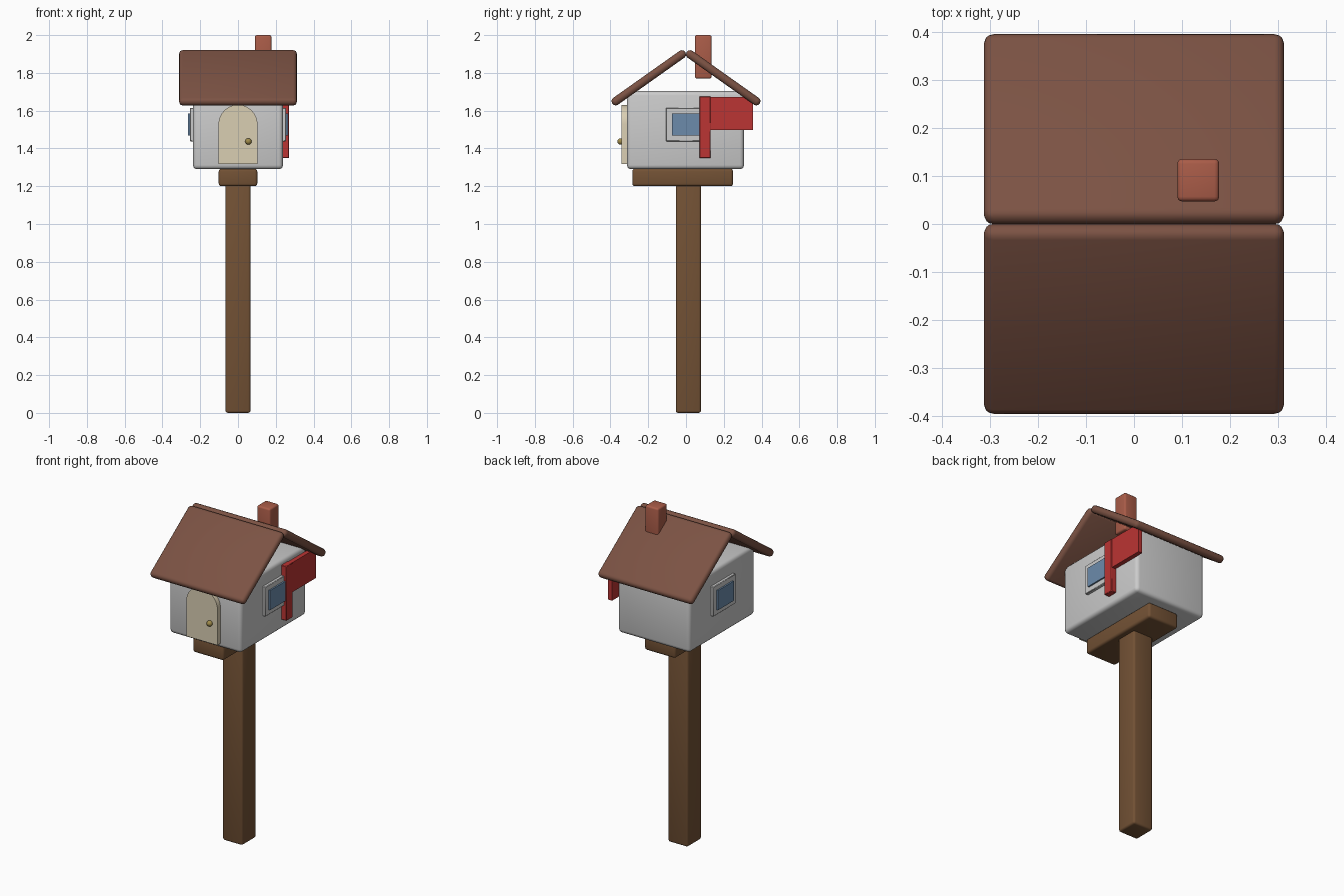
import bpy, bmesh, math

if "Cube" in bpy.data.objects:
    bpy.data.objects.remove(bpy.data.objects["Cube"])

def mat(name, rgb):
    m = bpy.data.materials.new(name)
    m.diffuse_color = (*rgb, 1)
    m.use_nodes = True
    m.node_tree.nodes["Principled BSDF"].inputs["Base Color"].default_value = m.diffuse_color
    return m

WOOD = mat("wood", (0.17, 0.083, 0.035))
ROOF = mat("roof_brown", (0.2, 0.085, 0.057))
BRICK = mat("brick", (0.4, 0.107, 0.065))
RED = mat("flag_red", (0.5, 0.035, 0.033))
CREAM = mat("door_cream", (0.7, 0.62, 0.45))
GLASS = mat("glass_blue", (0.15, 0.26, 0.41))
BRASS = mat("brass", (0.35, 0.26, 0.07))

def finish(name, bm, m=None, bevel=0, segs=3):
    bmesh.ops.recalc_face_normals(bm, faces=bm.faces)
    if bevel:
        bmesh.ops.bevel(bm, geom=bm.edges[:], offset=bevel, segments=segs,
                        profile=0.5, affect='EDGES', clamp_overlap=True)
    me = bpy.data.meshes.new(name)
    bm.to_mesh(me)
    bm.free()
    ob = bpy.data.objects.new(name, me)
    bpy.context.collection.objects.link(ob)
    if m:
        me.materials.append(m)
    bpy.ops.object.select_all(action='DESELECT')
    ob.select_set(True)
    bpy.context.view_layer.objects.active = ob
    bpy.ops.object.shade_smooth_by_angle(angle=math.radians(40))
    return ob

def box(name, x, y, z, m=None, bevel=0, segs=3):
    """Box from (min, max) ranges, origin at its centre."""
    bm = bmesh.new()
    bmesh.ops.create_cube(bm, size=1)
    bmesh.ops.scale(bm, vec=[r[1] - r[0] for r in (x, y, z)], verts=bm.verts)
    ob = finish(name, bm, m, bevel, segs)
    ob.location = [(r[0] + r[1]) / 2 for r in (x, y, z)]
    return ob

# Post, bracket and house body
box("post", (-0.066, 0.066), (-0.054, 0.079), (0, 1.21), WOOD, 0.012)
box("bracket", (-0.102, 0.102), (-0.284, 0.249), (1.2, 1.292), WOOD, 0.014)
box("house_body", (-0.238, 0.238), (-0.312, 0.307), (1.29, 1.703), None, 0.022)

# Two roof slabs meeting at the ridge
for name, s in (("front_roof", -1), ("back_roof", 1)):
    slab = box(name, (-0.312, 0.312), (-0.236, 0.236), (-0.022, 0.022), ROOF, 0.02)
    slab.location = (0, s * 0.197, 1.774)
    slab.rotation_euler.x = -s * math.radians(35.3)

# Chimney
box("chimney", (0.09, 0.177), (0.047, 0.135), (1.77, 2.0), BRICK, 0.01)

# Arched door
bm = bmesh.new()
R, SPRING = 0.103, 1.528
outline = [(-R, 1.317), (R, 1.317)]
outline += [(R * math.cos(a), SPRING + R * math.sin(a))
            for a in (math.pi * i / 20 for i in range(21))]
face = bm.faces.new([bm.verts.new((x, -0.341, z)) for x, z in outline])
ext = bmesh.ops.extrude_face_region(bm, geom=[face])
bmesh.ops.translate(bm, vec=(0, 0.036, 0),
                    verts=[v for v in ext["geom"] if isinstance(v, bmesh.types.BMVert)])
finish("door", bm, CREAM)

# Door knob
bm = bmesh.new()
bmesh.ops.create_uvsphere(bm, u_segments=20, v_segments=12, radius=0.017)
knob = finish("door_knob", bm, BRASS)
knob.location = (0.055, -0.346, 1.437)

# Side windows
for side, s in (("right", 1), ("left", -1)):
    box(side + "_window_frame", sorted((s * 0.22, s * 0.255)), (-0.106, 0.106),
        (1.438, 1.615), None, 0.003, 1)
    box(side + "_window_glass", sorted((s * 0.22, s * 0.264)), (-0.075, 0.075),
        (1.468, 1.585), GLASS)

# Signal flag
box("flag_arm", (0.235, 0.27), (0.071, 0.131), (1.349, 1.675), RED, 0.003, 1)
box("flag_panel", (0.24, 0.266), (0.12, 0.355), (1.497, 1.673), RED)
